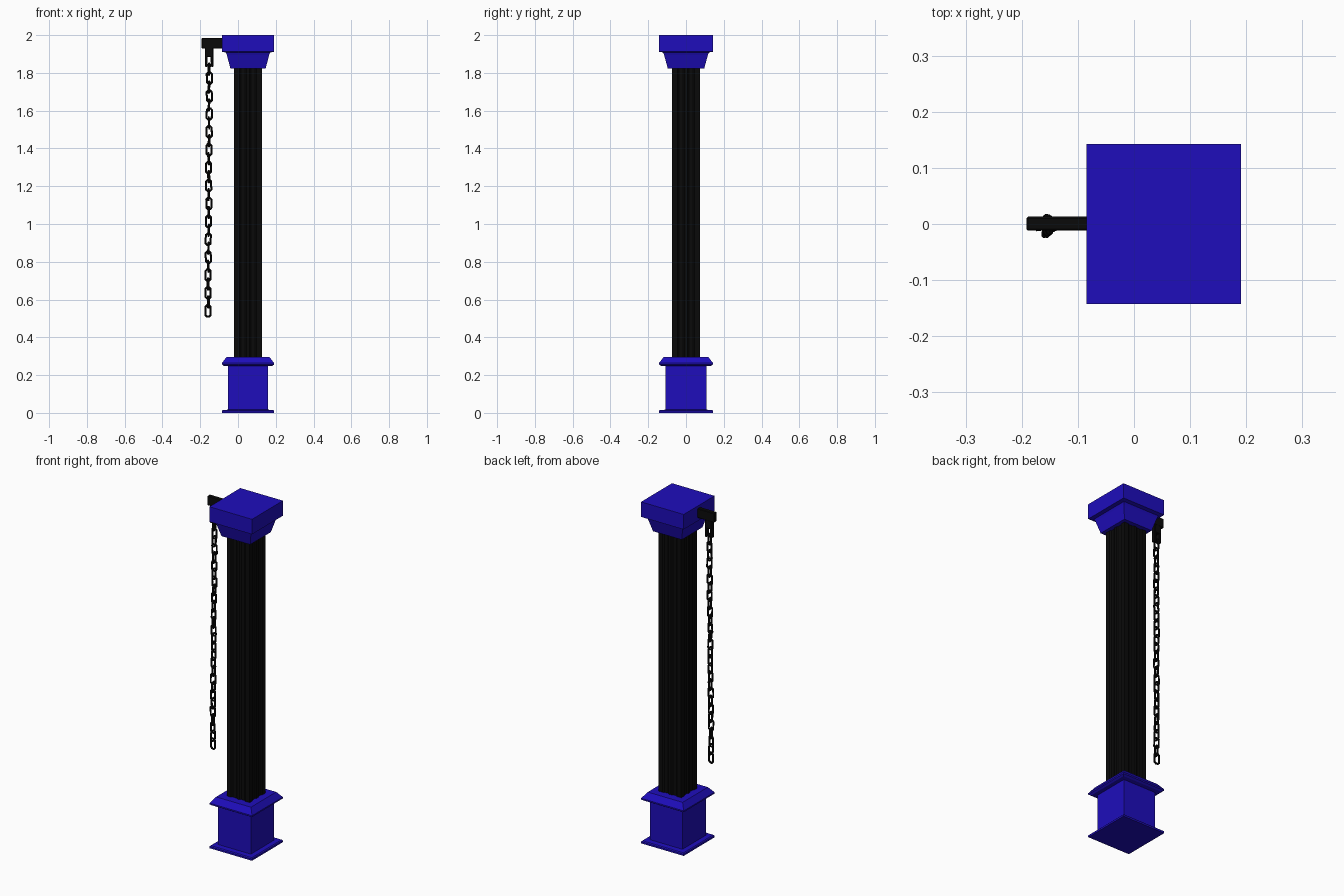
import bpy, bmesh, math, random
from mathutils import Matrix, Vector

if "Cube" in bpy.data.objects:
    bpy.data.objects.remove(bpy.data.objects["Cube"])

random.seed(4)
CX = 0.053  # post axis


def material(name, rgb):
    m = bpy.data.materials.new(name)
    m.diffuse_color = (*rgb, 1)
    m.use_nodes = True
    m.node_tree.nodes["Principled BSDF"].inputs["Base Color"].default_value = m.diffuse_color
    return m


blue = material("blue_paint", (0.013, 0.004, 0.5))
black = material("black_iron", (0.003, 0.003, 0.003))


def loft(bm, rings, closed=False):
    """Skin a list of equal-length point rings; cap the ends unless closed."""
    vs = [[bm.verts.new(p) for p in r] for r in rings]
    n = len(vs[0])
    pairs = list(zip(vs, vs[1:])) + ([(vs[-1], vs[0])] if closed else [])
    for a, b in pairs:
        for i in range(n):
            j = (i + 1) % n
            bm.faces.new((a[i], a[j], b[j], b[i]))
    if not closed:
        bm.faces.new(vs[0][::-1])
        bm.faces.new(vs[-1])


def finish(name, bm, mat):
    bmesh.ops.recalc_face_normals(bm, faces=bm.faces)
    me = bpy.data.meshes.new(name)
    bm.to_mesh(me)
    bm.free()
    me.materials.append(mat)
    ob = bpy.data.objects.new(name, me)
    bpy.context.collection.objects.link(ob)
    return ob


def square_moulding(name, profile, mat):
    """profile: (half x, half y, z) from bottom to top"""
    bm = bmesh.new()
    loft(bm, [[(CX + sx * hx, sy * hy, z) for sx, sy in
               ((-1, -1), (1, -1), (1, 1), (-1, 1))] for hx, hy, z in profile])
    return finish(name, bm, mat)


# Pedestal: foot plate, block, and sloped moulding
square_moulding("pedestal", [
    (.138, .143, 0), (.138, .143, .01), (.133, .138, .015), (.106, .108, .017),
    (.106, .108, .247), (.128, .132, .249), (.138, .143, .256),
    (.138, .143, .264), (.113, .117, .297)], blue)

# Capital: tapered neck under a square block
square_moulding("capital", [
    (.093, .096, 1.822), (.112, .116, 1.895), (.117, .121, 1.908),
    (.138, .143, 1.912), (.138, .143, 2.0)], blue)

# Shaft: square column with two shallow flutes on each side
H, D = .074, .006
side = [(-H, -H), (-.046, -H), (-.038, -H + D), (-.016, -H + D), (-.008, -H),
        (.008, -H), (.016, -H + D), (.038, -H + D), (.046, -H)]
section = []
for k in range(4):
    rot = Matrix.Rotation(k * math.pi / 2, 2)
    section += [rot @ Vector(p) for p in side]
bm = bmesh.new()
loft(bm, [[(CX + p.x, p.y, z) for p in section] for z in (.29, 1.83)])
finish("shaft", bm, black)


def box(name, x, y, z, bevel=.003):
    bm = bmesh.new()
    loft(bm, [[(x[0], y[0], h), (x[1], y[0], h), (x[1], y[1], h), (x[0], y[1], h)] for h in z])
    ob = finish(name, bm, black)
    mod = ob.modifiers.new("soft_edges", 'BEVEL')
    mod.width, mod.segments = bevel, 1
    return ob


# Bracket arm with a forked hanger
box("bracket_arm", (-.192, -.07), (-.012, .013), (1.93, 1.985))
box("hanger_block", (-.175, -.131), (-.012, .013), (1.885, 1.935))
box("hanger_prong_left", (-.175, -.162), (-.012, .013), (1.832, 1.89))
box("hanger_prong_right", (-.144, -.131), (-.012, .013), (1.832, 1.89))


def link(bm, centre, turn, tilt):
    """Chamfered oblong ring of hexagonal wire"""
    w, h, c, r = .0135, .030, .008, .0058
    path = [(w, -h + c), (w, h - c), (w - c, h), (c - w, h),
            (-w, h - c), (-w, c - h), (c - w, -h), (w - c, -h)]
    m = (Matrix.Translation(centre) @ Matrix.Rotation(tilt, 4, 'Y')
         @ Matrix.Rotation(turn, 4, 'Z'))
    rings = []
    for x, z in path:
        out = Vector((x, 0, math.copysign(max(abs(z) - (h - w), 0), z))).normalized()
        rings.append([m @ (Vector((x, 0, z)) + r * (math.cos(a) * out + Vector((0, math.sin(a), 0))))
                      for a in (math.pi / 3 * i for i in range(6))])
    loft(bm, rings, closed=True)


# Hanging chain: alternating links with a slight natural sway
bm = bmesh.new()
N, Z0, PITCH = 29, 1.867, .0474
for i in range(N):
    t = i / (N - 1)
    face_on = i % 2 == 0
    centre = (-.152 - .006 * t + random.uniform(-.0015, .0015),
              -.006 * t + random.uniform(-.0015, .0015), Z0 - i * PITCH)
    turn = (0 if face_on else math.pi / 2) + random.uniform(-.2, .2)
    link(bm, centre, turn, random.uniform(-.05, .05))
chain = finish("chain", bm, black)
